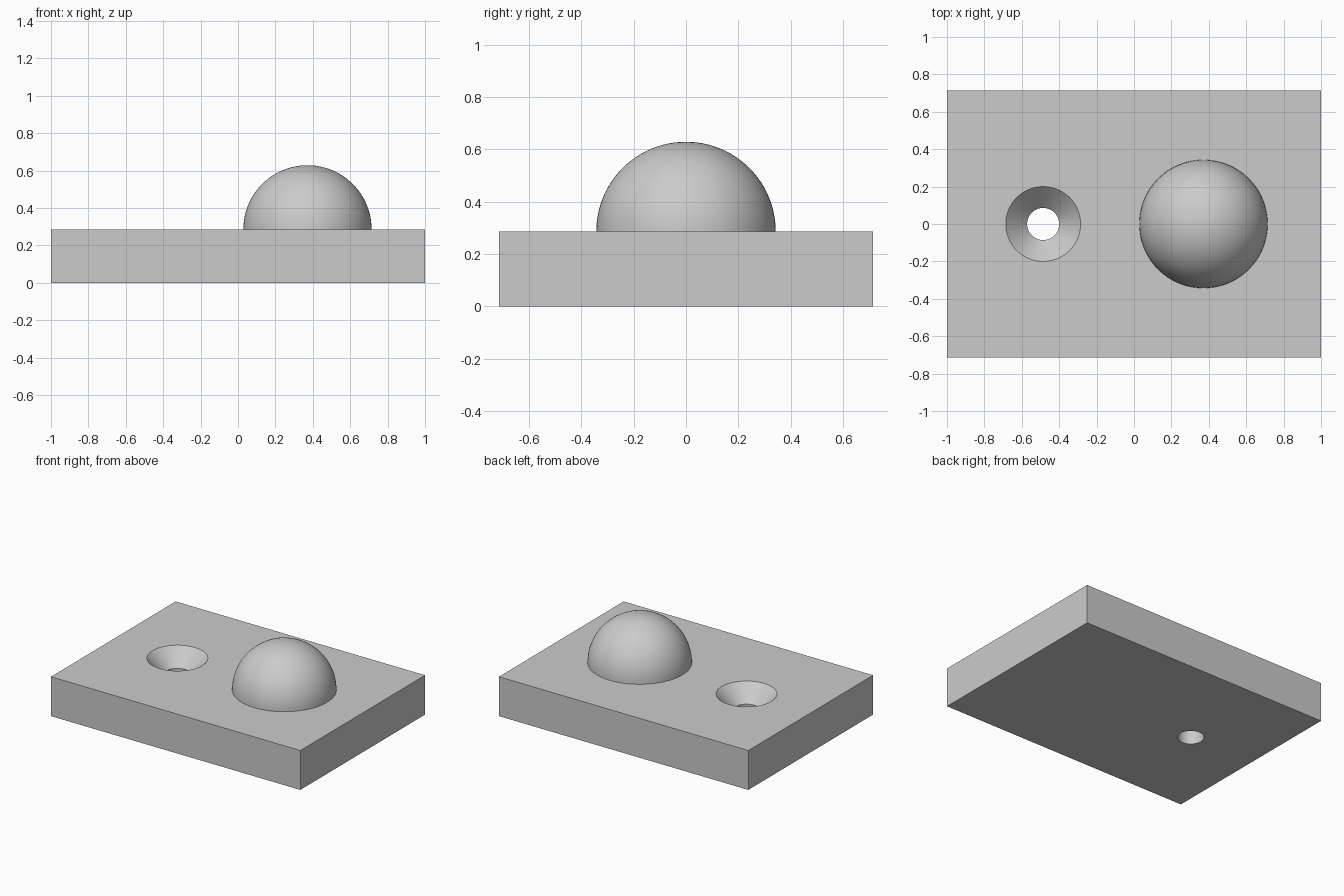
import bpy, bmesh, math
from mathutils import Vector

U = 2 / 7                     # design unit: the plate is 7 x 5 x 1
SEGMENTS = 96

cube = bpy.data.objects.get("Cube")
if cube:
    bpy.data.objects.remove(cube, do_unlink=True)

# Single plain grey
grey = bpy.data.materials.new("plain_grey")
grey.use_nodes = True
colour = (0.6, 0.6, 0.6, 1)
grey.diffuse_color = colour
grey.node_tree.nodes["Principled BSDF"].inputs["Base Color"].default_value = colour


def add_object(name, bm, location):
    bmesh.ops.recalc_face_normals(bm, faces=bm.faces)
    mesh = bpy.data.meshes.new(name)
    bm.to_mesh(mesh)
    bm.free()
    mesh.materials.append(grey)
    obj = bpy.data.objects.new(name, mesh)
    obj.location = location
    bpy.context.collection.objects.link(obj)
    return obj


def lathe(name, profile, location):
    """Turn (radius, height) points about a vertical axis."""
    bm = bmesh.new()
    verts = [bm.verts.new((r, 0, z)) for r, z in profile]
    edges = [bm.edges.new(pair) for pair in zip(verts, verts[1:])]
    bmesh.ops.spin(bm, geom=verts + edges, cent=(0, 0, 0), axis=(0, 0, 1),
                   angle=math.tau, steps=SEGMENTS, use_merge=True)
    bmesh.ops.remove_doubles(bm, verts=bm.verts, dist=1e-5)
    return add_object(name, bm, location)


def smooth(obj):
    bpy.ops.object.select_all(action="DESELECT")
    obj.select_set(True)
    bpy.context.view_layer.objects.active = obj
    bpy.ops.object.shade_smooth_by_angle(angle=math.radians(30))


# Base plate
bm = bmesh.new()
bmesh.ops.create_cube(bm, size=1)
bmesh.ops.scale(bm, vec=Vector((7, 5, 1)) * U, verts=bm.verts)
plate = add_object("base_plate", bm, (0, 0, U / 2))

# Countersunk through hole: narrow bore opening into a 45 degree cone
bore, rim, depth, over = 0.3 * U, 0.7 * U, 0.4 * U, 0.1 * U
cutter = lathe("hole_cutter",
               [(0, -over), (bore, -over), (bore, U - depth),
                (rim + over, U + over), (0, U + over)],
               (-1.7 * U, 0, 0))
cutter.hide_render = True
cut = plate.modifiers.new("countersunk_hole", "BOOLEAN")
cut.operation = "DIFFERENCE"
cut.solver = "EXACT"
cut.object = cutter
bpy.context.view_layer.objects.active = plate
bpy.ops.object.modifier_apply(modifier=cut.name)
bpy.data.objects.remove(cutter, do_unlink=True)
smooth(plate)

# Dome resting on the plate
radius, rings = 1.2 * U, 24
arc = [i * math.pi / 2 / rings for i in range(rings + 1)]
dome = lathe("dome", [(radius * math.cos(a), radius * math.sin(a)) for a in arc],
             (1.3 * U, 0, U))
smooth(dome)
